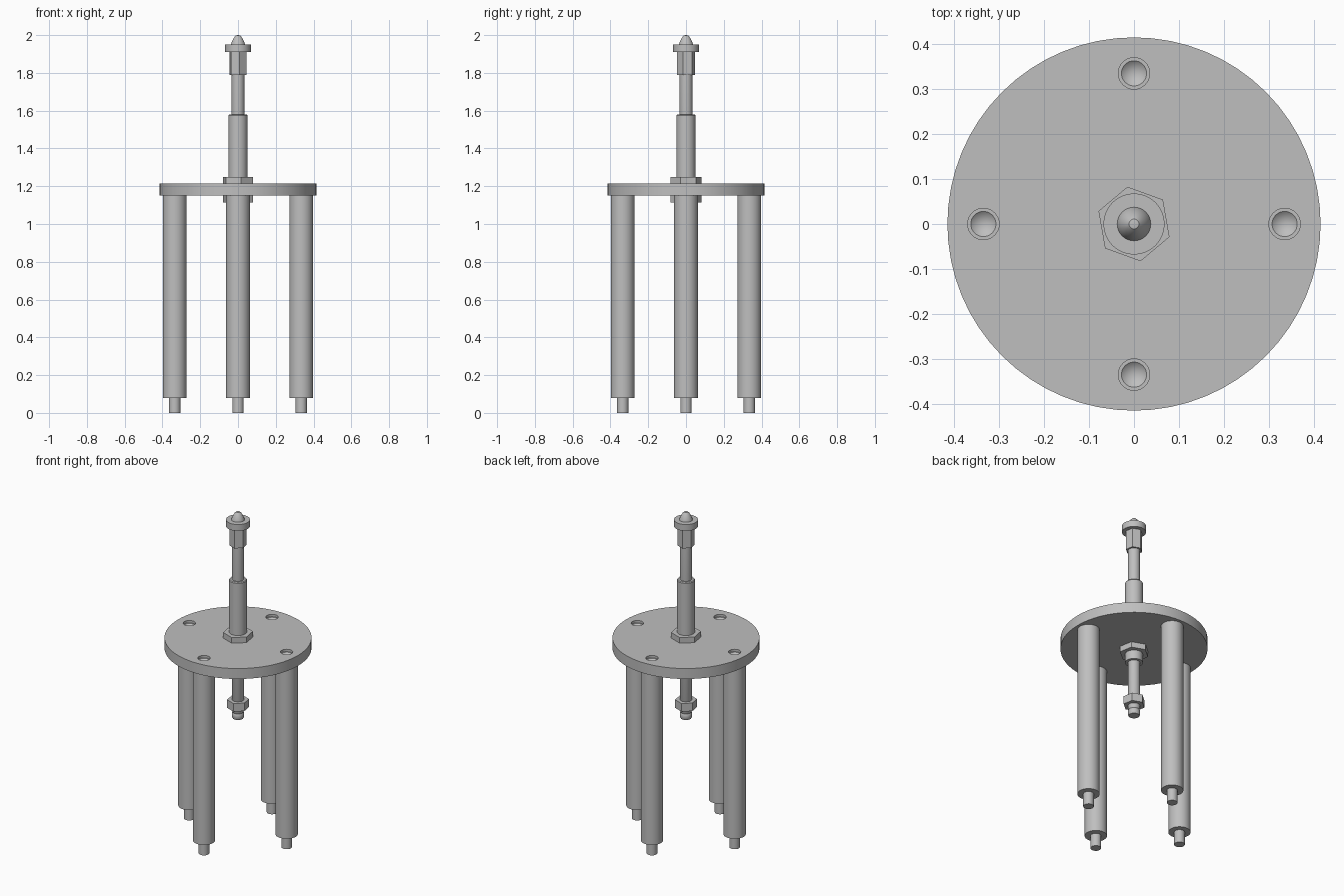
import bpy, bmesh, math

cube = bpy.data.objects.get("Cube")
if cube:
    bpy.data.objects.remove(cube, do_unlink=True)

metal = bpy.data.materials.new("grey_metal")
metal.use_nodes = True
grey = (0.52, 0.52, 0.52, 1)
metal.diffuse_color = grey
metal.node_tree.nodes["Principled BSDF"].inputs["Base Color"].default_value = grey

LEG_RING = 0.335
HOLE_R = 0.035
PLATE_BOTTOM, PLATE_TOP = 1.15, 1.215
HEX_TURN = math.radians(40)


def lathe(name, profile, sides=48, turn=0.0, at=(0, 0), smooth=True):
    """Revolve (radius, height) points around a vertical axis."""
    bm = bmesh.new()
    rings = []
    for r, z in profile:
        if r == 0:
            rings.append([bm.verts.new((0, 0, z))])
        else:
            angles = [turn + math.tau * i / sides for i in range(sides)]
            rings.append([bm.verts.new((r * math.cos(a), r * math.sin(a), z)) for a in angles])
    for low, high in zip(rings, rings[1:]):
        for i in range(sides):
            j = (i + 1) % sides
            if len(low) == 1:
                bm.faces.new((low[0], high[j], high[i]))
            elif len(high) == 1:
                bm.faces.new((low[i], low[j], high[0]))
            else:
                bm.faces.new((low[i], low[j], high[j], high[i]))
    # Flat caps for open ends
    for ring in (rings[0], rings[-1]):
        if len(ring) > 1:
            bm.faces.new(ring)
    bmesh.ops.recalc_face_normals(bm, faces=bm.faces)
    mesh = bpy.data.meshes.new(name)
    bm.to_mesh(mesh)
    bm.free()
    mesh.materials.append(metal)
    obj = bpy.data.objects.new(name, mesh)
    obj.location = (at[0], at[1], 0)
    bpy.context.collection.objects.link(obj)
    if smooth:
        shade(obj)
    return obj


def select_only(obj):
    bpy.ops.object.select_all(action="DESELECT")
    obj.select_set(True)
    bpy.context.view_layer.objects.active = obj


def shade(obj):
    select_only(obj)
    bpy.ops.object.shade_smooth_by_angle(angle=math.radians(30))


def hex_nut(name, radius, bottom, top):
    return lathe(name, [(radius, bottom), (radius, top)], 6, HEX_TURN, smooth=False)


# Round plate with four holes
plate = lathe("plate", [(0.415, PLATE_BOTTOM), (0.415, PLATE_TOP)], 64, smooth=False)
spots = [(LEG_RING, 0), (0, LEG_RING), (-LEG_RING, 0), (0, -LEG_RING)]
for spot in spots:
    cutter = lathe("hole_cutter", [(HOLE_R, 1.1), (HOLE_R, 1.3)], 32, at=spot, smooth=False)
    cutter.hide_render = True
    cut = plate.modifiers.new("hole", "BOOLEAN")
    cut.operation = "DIFFERENCE"
    cut.object = cutter
    select_only(plate)
    bpy.ops.object.modifier_apply(modifier=cut.name)
    bpy.data.objects.remove(cutter, do_unlink=True)
shade(plate)

# Legs with a narrow foot and a drilled peg recessed in the plate
leg_profile = [(0, 0), (0.03, 0), (0.03, 0.08), (0.063, 0.08), (0.063, PLATE_BOTTOM),
               (HOLE_R, PLATE_BOTTOM), (HOLE_R, 1.2), (0.028, 1.2), (0, 1.175)]
for side, spot in zip(("left", "back", "right", "front"), spots):
    lathe(side + "_leg", leg_profile, 32, at=spot)

# Central sleeve and sliding rod
lathe("sleeve", [(0.05, 1.06), (0.05, 1.575), (0.046, 1.58)], 32)
lathe("rod", [(0.03, 0.715), (0.034, 0.722), (0.034, 0.745), (0.03, 0.752),
              (0.034, 0.76), (0.034, 1.8)], 32)

# Hex nuts above and below the plate, at the rod end, and under the head
hex_nut("upper_nut", 0.084, PLATE_TOP, 1.25)
hex_nut("lower_nut", 0.084, 1.115, PLATE_BOTTOM)
hex_nut("rod_end_nut", 0.062, 0.78, 0.83)
hex_nut("head_hex", 0.048, 1.79, 1.91)

# Round head with a rounded pointed tip
lathe("head_collar", [(0.068, 1.91), (0.068, 1.95)], 32)
lathe("tip", [(0.038, 1.945), (0.037, 1.953), (0.029, 1.972), (0.019, 1.99),
              (0.011, 1.998), (0, 2.0)], 32)
